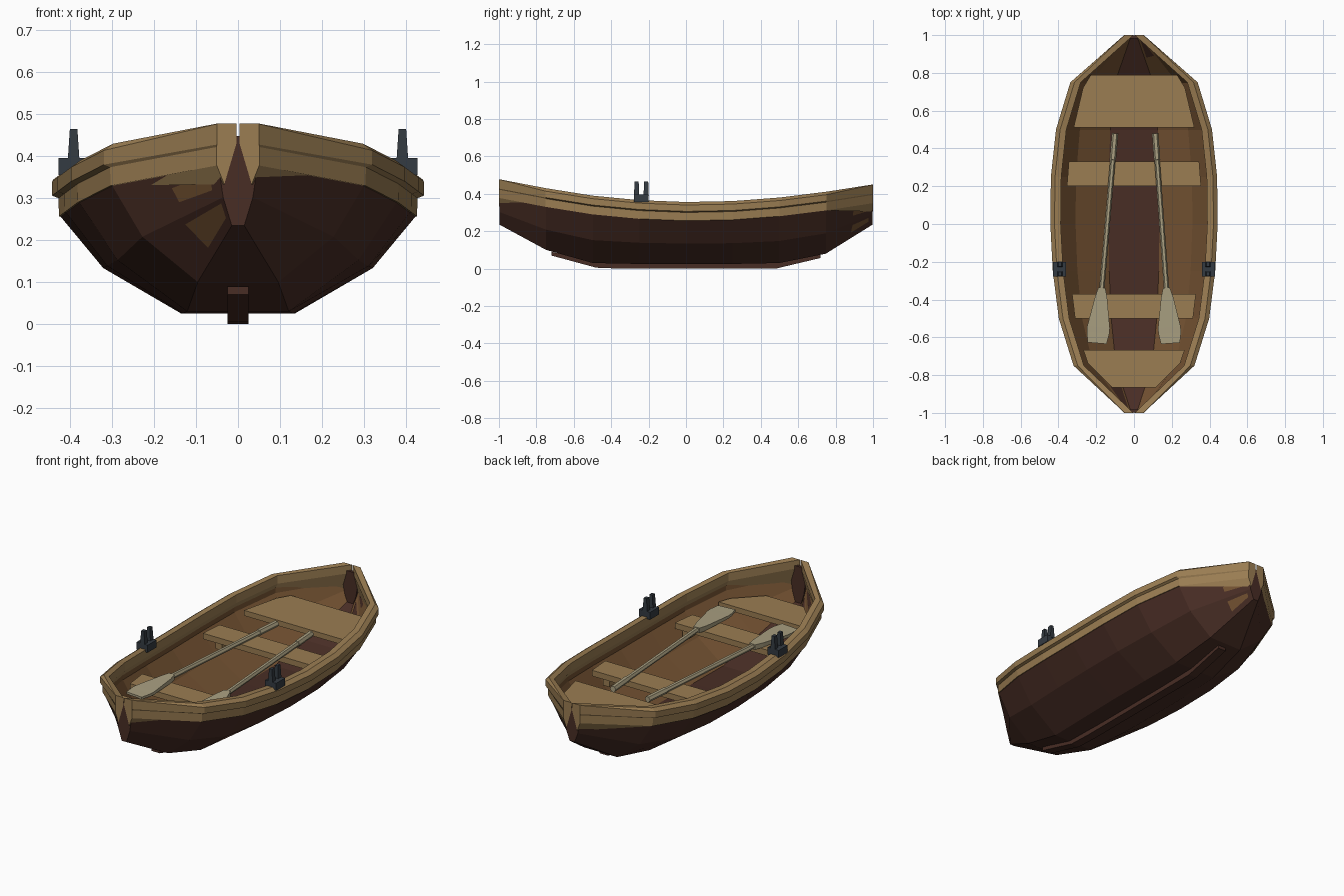
import bpy, bmesh, math
from mathutils import Vector

if "Cube" in bpy.data.objects:
    bpy.data.objects.remove(bpy.data.objects["Cube"])


def material(name, rgb):
    m = bpy.data.materials.new(name)
    m.diffuse_color = (*rgb, 1)
    m.use_nodes = True
    m.node_tree.nodes["Principled BSDF"].inputs["Base Color"].default_value = m.diffuse_color
    return m


DARK = material("dark hull wood", (0.065, 0.026, 0.018))
INNER = material("inner brown wood", (0.175, 0.085, 0.032))
TAN = material("tan wood", (0.325, 0.205, 0.085))
OAR = material("pale oar wood", (0.40, 0.35, 0.22))
IRON = material("dark iron", (0.034, 0.043, 0.054))


def finish(name, bm, *mats):
    bmesh.ops.recalc_face_normals(bm, faces=bm.faces)
    me = bpy.data.meshes.new(name)
    bm.to_mesh(me)
    bm.free()
    ob = bpy.data.objects.new(name, me)
    for m in mats:
        me.materials.append(m)
    bpy.context.collection.objects.link(ob)
    return ob


def loft(name, rings, *mats, rule=None, caps=True):
    """Skin closed rings of points; rule(i) gives the material of column i."""
    bm = bmesh.new()
    vs = [[bm.verts.new(p) for p in r] for r in rings]
    n = len(rings[0])
    for a, b in zip(vs, vs[1:]):
        for i in range(n):
            j = (i + 1) % n
            f = bm.faces.new((a[i], a[j], b[j], b[i]))
            f.material_index = rule(i) if rule else 0
    for r in (vs[0], vs[-1]):
        if caps:
            bm.faces.new(r)
        else:  # U-shaped end: bridge outer and inner points
            for i in range(n // 2 - 1):
                bm.faces.new((r[i], r[i + 1], r[n - 2 - i], r[n - 1 - i]))
    return finish(name, bm, *mats)


def plate(name, outline, z0, z1, mat):
    return loft(name, [[(x, y, z) for x, y in outline] for z in (z0, z1)], mat)


def box(name, x0, x1, y0, y1, z0, z1, mat):
    return plate(name, [(x0, y0), (x1, y0), (x1, y1), (x0, y1)], z0, z1, mat)


# Stations along the boat: half width, sheer height, bottom height
Y = [-1, -.75, -.5, -.25, 0, .25, .5, .75, 1]
W = [.05, .32, .398, .43, .443, .44, .413, .337, .05]
T = [.478, .43, .39, .366, .356, .361, .38, .411, .45]
K = [.235, .1, .03, .025, .025, .025, .03, .08, .235]


def hull_half(w, t, k):
    s = min(1, w / .3)
    h, b = w - .02 * s, t - .1
    m = k + .47 * (b - k)
    outer = [(.32 * h, k), (.76 * h, m), (h, b), (h, t - .03)]
    inner = [(.32 * h, k + .02), (.76 * h - .012 * s, m + .015),
             (h - .022 * s, b), (h - .022 * s, t - .03)]
    return outer, inner


# Hull shell: dark outside and floor, brown inner sides
rings, ends = [], []
for y, w, t, k in zip(Y, W, T, K):
    y *= .997
    o, n = hull_half(w, t, k)
    out = [(-x, y, z) for x, z in reversed(o)] + [(x, y, z) for x, z in o]
    inn = [(x, y, z) for x, z in reversed(n)] + [(-x, y, z) for x, z in n]
    rings.append(out + inn)
    if abs(y) > .9:
        ends.append(out)
loft("hull", rings, DARK, INNER, caps=False,
     rule=lambda i: 1 if i in (8, 9, 10, 12, 13, 14) else 0)

# Narrow end posts closing bow and stern
for name, ring in zip(("bow_post", "stern_post"), ends):
    back = [(x * .98, y * .985, z) for x, y, z in ring]
    loft(name, [ring, back], DARK)

# Gunwale rails with the side strake below them
for side, sx in (("left", -1), ("right", 1)):
    rings = []
    for y, w, t in zip(Y, W, T):
        e = 1 if abs(y) == 1 else 0
        h = w - .02 * min(1, w / .3)
        xi = max(.003, w - .055)
        pts = [(xi, t - .045), (xi, t), (w - .022 * (1 - e), t),
               (w, t - .015 * (1 - e) - .001), (w, t - .05), (h + .005, t - .056),
               (h + .004, t - .1), (h - .01 - .004 * e, t - .1 - .045 * e)]
        rings.append([(sx * x, y, z) for x, z in pts])
    loft(side + "_gunwale", rings, TAN)

# Keel
loft("keel", [[(-.025, y, z), (.025, y, z), (.025, y, z + d), (-.025, y, z + d)]
              for y, z, d in ((-.72, .07, .02), (-.48, .005, .03), (-.35, 0, .03),
                              (.48, 0, .03), (.72, .057, .02))], DARK)


def symmetric(half):
    return half + [(-x, y) for x, y in reversed(half)]


# End benches, shaped to the hull
plate("stern_bench", symmetric([(.32, .51), (.27, .72), (.255, .745), (.228, .79)]),
      .27, .30, TAN)
plate("bow_bench", symmetric([(.115, -.866), (.245, -.735), (.268, -.668)]),
      .27, .30, TAN)

# Cross benches with brackets
for name, y0, y1, x0, x1 in (("middle_seat", .2, .33, .345, .355),
                             ("front_seat", -.5, -.37, .312, .328)):
    plate(name, symmetric([(x0, y0 if y0 < 0 else y1), (x1, y1 if y0 < 0 else y0)]),
          .25, .282, TAN)
    for side, sx in (("left", -1), ("right", 1)):
        xs = sorted((sx * .26, sx * .30))
        box(f"{name}_{side}_bracket", *xs, y0 + .03, y1 - .03, .2, .25, TAN)

# Oars resting on the seats: six-sided shaft and flared blade
for side, xa, xb in (("left", -.1, -.195), ("right", .112, .193)):
    a, b = Vector((xa, .48, .297)), Vector((xb, -.63, .297))
    d = (b - a).normalized()
    u = Vector((-d.y, d.x, 0))
    up = Vector((0, 0, 1))
    rings = []
    for dist, r in ((0, .017), (.14, .017), (.141, .014), (.86, .014)):
        c = a + d * dist
        rings.append([c + r * (u * math.cos(q * math.pi / 3) + up * math.sin(q * math.pi / 3))
                      for q in range(6)])
    loft(side + "_oar_shaft", rings, OAR)
    rings = []
    for dist, r, th in ((.82, .018, .014), (.87, .032, .012), (1.03, .06, .008),
                        (1.06, .06, .007), (1.115, .05, .006)):
        c = a + d * dist
        rings.append([c + u * r + up * th, c - u * r + up * th,
                      c - u * r - up * th, c + u * r - up * th])
    loft(side + "_oar_blade", rings, OAR)

# Oarlocks: base block with two tapering horns
for side, sx in (("left", -1), ("right", 1)):
    xs = sorted((sx * .36, sx * .428))
    box(side + "_oarlock_base", *xs, -.277, -.2, .355, .396, IRON)
    for tag, yc in (("front", -.264), ("back", -.213)):
        rings = []
        for z, r, ry in ((.39, .014, .014), (.465, .009, .011)):
            x = sx * .392
            rings.append([(x - r, yc - ry, z), (x + r, yc - ry, z),
                          (x + r, yc + ry, z), (x - r, yc + ry, z)])
        loft(f"{side}_{tag}_horn", rings, IRON)
